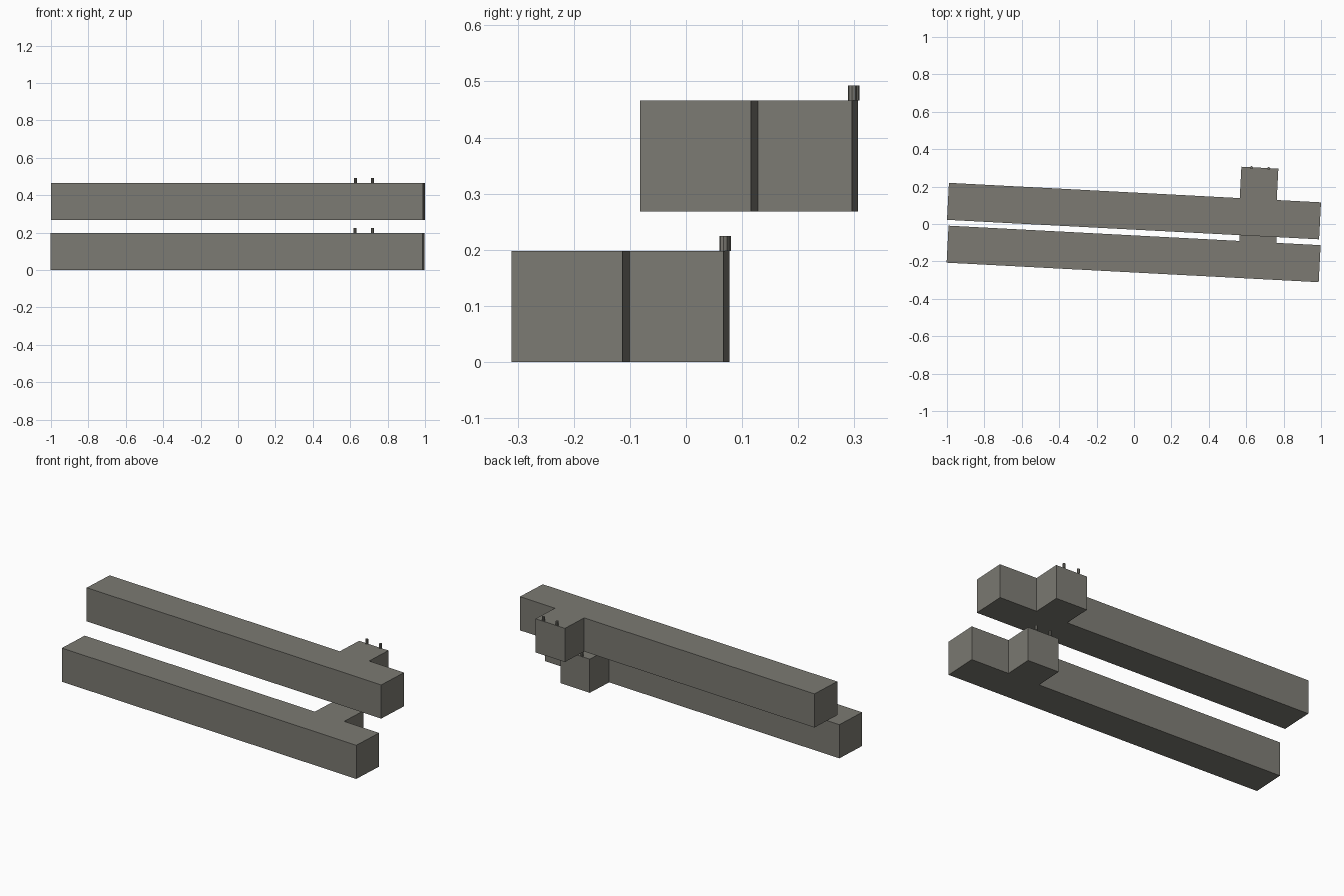
import bpy
import math
from mathutils import Matrix

cube = bpy.data.objects.get("Cube")
if cube:
    bpy.data.objects.remove(cube, do_unlink=True)

# One warm grey for everything
grey = bpy.data.materials.new("warm grey")
grey.use_nodes = True
colour = (0.2, 0.195, 0.17, 1)
grey.diffuse_color = colour
grey.node_tree.nodes["Principled BSDF"].inputs["Base Color"].default_value = colour

SIDE = 0.198      # square section of beam and block
LENGTH = 1.992
TILT = math.radians(-3)


def finish(name, frame, local):
    obj = bpy.context.object
    obj.name = name
    obj.data.materials.append(grey)
    obj.matrix_world = frame @ local


def box(name, frame, centre, size):
    bpy.ops.mesh.primitive_cube_add(size=1)
    finish(name, frame, Matrix.Translation(centre) @ Matrix.Diagonal((*size, 1)))


def pin(name, frame, centre, height):
    bpy.ops.mesh.primitive_cylinder_add(vertices=8, radius=0.008, depth=height)
    finish(name, frame, Matrix.Translation(centre))


def assembly(prefix, origin):
    frame = Matrix.Translation(origin) @ Matrix.Rotation(TILT, 4, "Z")
    # Long beam with a block against its back
    box(prefix + "_beam", frame, (0, 0, SIDE / 2), (LENGTH, SIDE, SIDE))
    depth = 0.168
    back = SIDE / 2 + depth
    box(prefix + "_block", frame, (0.66, back - depth / 2, SIDE / 2),
        (SIDE, depth, SIDE))
    # Two pins standing on the back edge of the block
    for side, u in (("right", 0.615), ("left", 0.707)):
        pin(f"{prefix}_{side}_pin", frame, (u, back - 0.002, SIDE + 0.0135), 0.027)


assembly("lower", (-0.002, -0.16, 0))
assembly("upper", (0, 0.069, 0.268))
